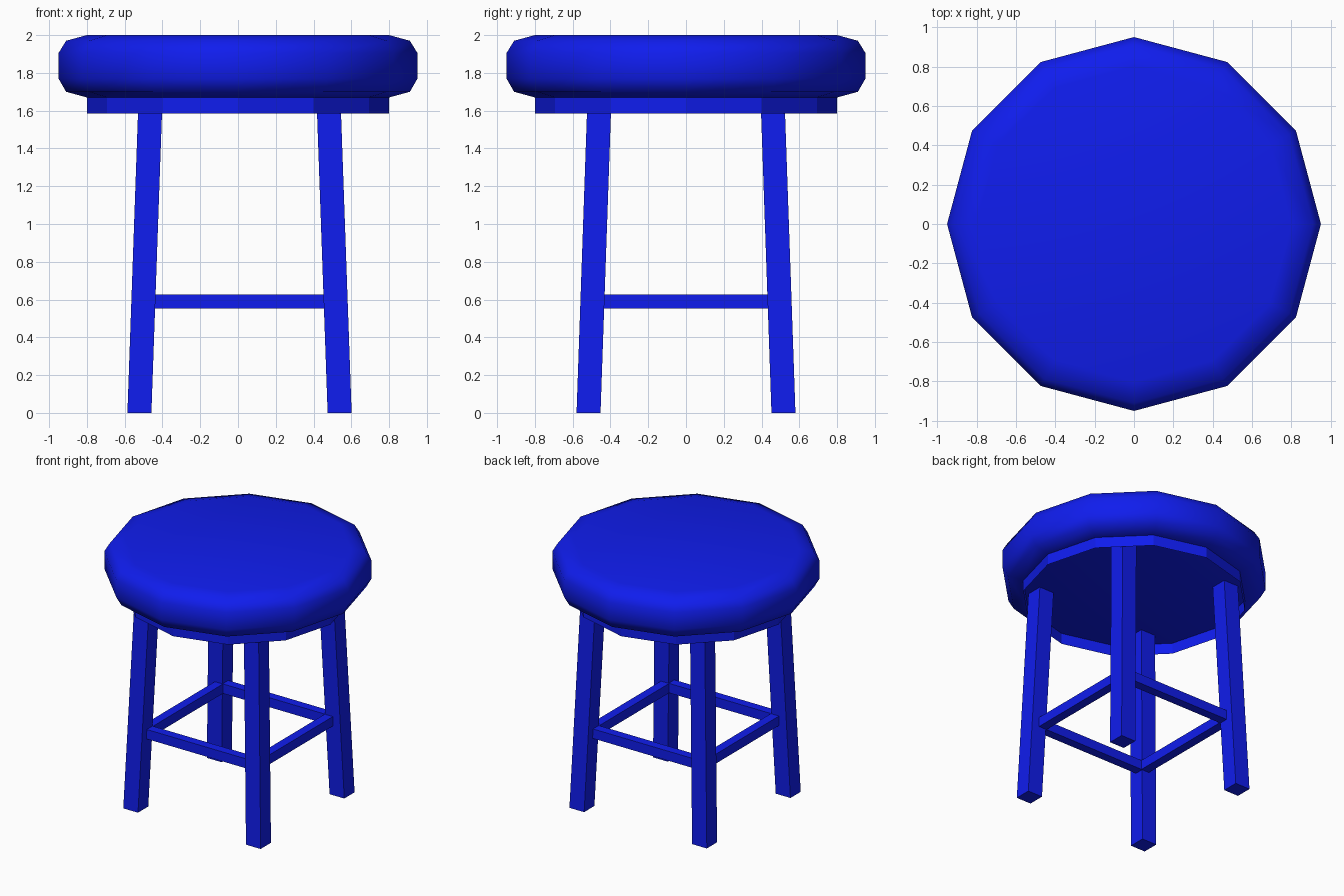
import bpy, bmesh
from math import cos, sin, pi

if "Cube" in bpy.data.objects:
    bpy.data.objects.remove(bpy.data.objects["Cube"])

SIDES = 12
blue = bpy.data.materials.new("blue_paint")
blue.diffuse_color = (0.005, 0.012, 0.85, 1)
blue.use_nodes = True
blue.node_tree.nodes["Principled BSDF"].inputs["Base Color"].default_value = blue.diffuse_color


def make_object(name, bm, smooth=False):
    mesh = bpy.data.meshes.new(name)
    for f in bm.faces:
        f.smooth = smooth
    bm.to_mesh(mesh)
    bm.free()
    mesh.materials.append(blue)
    obj = bpy.data.objects.new(name, mesh)
    bpy.context.collection.objects.link(obj)
    return obj


def lathe(name, profile, caps, smooth):
    """Turn a bottom-to-top (radius, z) profile into a 12-sided body."""
    bm = bmesh.new()
    rings = [[bm.verts.new((r * cos(2 * pi * i / SIDES), r * sin(2 * pi * i / SIDES), z))
              for i in range(SIDES)] for r, z in profile]
    for low, high in zip(rings, rings[1:]):
        for i in range(SIDES):
            j = (i + 1) % SIDES
            bm.faces.new((low[i], low[j], high[j], high[i]))
    if caps:
        bm.faces.new(rings[0][::-1])
        bm.faces.new(rings[-1])
    return make_object(name, bm, smooth)


def bar(name, bottom, top, size_x, size_y):
    """Box with level ends, sheared from bottom centre to top centre."""
    bm = bmesh.new()
    bmesh.ops.create_cube(bm, size=1)
    for v in bm.verts:
        c = top if v.co.z > 0 else bottom
        v.co = (c[0] + v.co.x * size_x, c[1] + v.co.y * size_y, c[2])
    return make_object(name, bm)


# Cushioned seat and the open apron ring below it
lathe("seat", [(0.80, 1.67), (0.91, 1.70), (0.95, 1.77),
               (0.95, 1.905), (0.91, 1.97), (0.80, 2.0)], True, True)
lathe("apron_ring", [(0.80, 1.585), (0.80, 1.67)], False, False)

# Splayed legs
for side, xb, xt in (("left", -0.522, -0.463), ("right", 0.538, 0.479)):
    for end, s in (("front", -1), ("back", 1)):
        bar(f"{end}_{side}_leg", (xb, s * 0.516, 0), (xt, s * 0.458, 1.67), 0.127, 0.127)

# Rails joining the legs at their inner corners
z0, z1, t = 0.552, 0.626, 0.07
for end, y in (("front", -0.467), ("back", 0.467)):
    bar(f"{end}_rail", (0.008, y, z0), (0.008, y, z1), 0.96, t)
for side, x in (("left", -0.467), ("right", 0.483)):
    bar(f"{side}_rail", (x, 0, z0), (x, 0, z1), t, 0.96)
